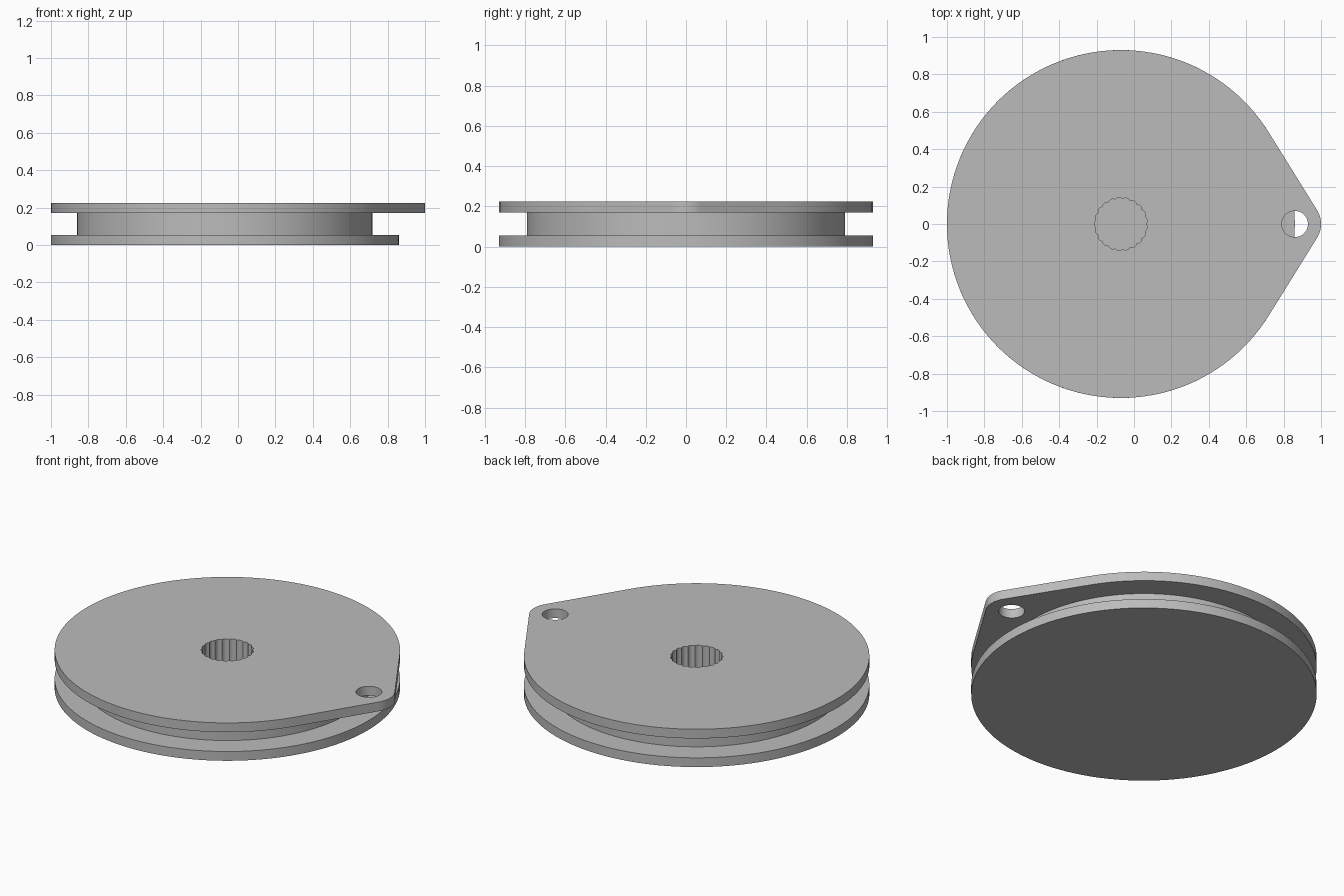
import bpy, bmesh
from math import acos, cos, sin, pi, radians

CX = -0.07                      # wheel axis
R_FLANGE, R_HUB, R_BORE = 0.93, 0.79, 0.142
EYE_X, R_EYE, R_HOLE = 0.86, 0.14, 0.07
Z_LOW, Z_HUB, Z_TOP = 0.055, 0.17, 0.225
TEETH = 21

cube = bpy.data.objects.get("Cube")
if cube:
    bpy.data.objects.remove(cube, do_unlink=True)

grey = bpy.data.materials.new("light grey plastic")
grey.use_nodes = True
colour = (0.5, 0.5, 0.5, 1)
grey.diffuse_color = colour
grey.node_tree.nodes["Principled BSDF"].inputs["Base Color"].default_value = colour


def arc(cx, r, a0, a1, n):
    """Points on an arc, both ends included."""
    angles = [a0 + (a1 - a0) * i / n for i in range(n + 1)]
    return [(cx + r * cos(a), r * sin(a)) for a in angles]


def circle(cx, r, n=128):
    return arc(cx, r, 0, 2 * pi, n)[:-1]


def spline_bore(steps=6):
    """Scalloped outline with one shallow lobe per tooth."""
    points = []
    for i in range(TEETH * steps):
        a = 2 * pi * i / (TEETH * steps)
        r = R_BORE - 0.008 * (1 - abs(sin(a * TEETH / 2)))
        points.append((CX + r * cos(a), r * sin(a)))
    return points


def plate(name, loops, z0, z1):
    """Extrude an outline, with any inner outlines as holes, from z0 to z1."""
    bm = bmesh.new()
    edges = []
    for loop in loops:
        verts = [bm.verts.new((x, y, z0)) for x, y in loop]
        edges += [bm.edges.new((v, verts[i - 1])) for i, v in enumerate(verts)]
    bmesh.ops.triangle_fill(bm, edges=edges, use_beauty=True, normal=(0, 0, 1))
    top = bmesh.ops.extrude_face_region(bm, geom=bm.faces[:], use_keep_orig=True)
    moved = [g for g in top["geom"] if isinstance(g, bmesh.types.BMVert)]
    bmesh.ops.translate(bm, verts=moved, vec=(0, 0, z1 - z0))
    bmesh.ops.recalc_face_normals(bm, faces=bm.faces[:])
    mesh = bpy.data.meshes.new(name)
    bm.to_mesh(mesh)
    bm.free()
    mesh.materials.append(grey)
    obj = bpy.data.objects.new(name, mesh)
    bpy.context.collection.objects.link(obj)
    bpy.ops.object.select_all(action='DESELECT')
    obj.select_set(True)
    bpy.context.view_layer.objects.active = obj
    bpy.ops.object.shade_smooth_by_angle(angle=radians(25))
    return obj


# Upper flange outline: disc joined to the eyelet by tangent lines
tangent = acos((R_FLANGE - R_EYE) / (EYE_X - CX))
teardrop = (arc(CX, R_FLANGE, tangent, 2 * pi - tangent, 110)
            + arc(EYE_X, R_EYE, -tangent, tangent, 16))

plate("lower_flange", [circle(CX, R_FLANGE)], 0, Z_LOW)
plate("hub", [circle(CX, R_HUB), spline_bore()], Z_LOW, Z_HUB)
plate("upper_flange", [teardrop, spline_bore(), circle(EYE_X, R_HOLE, 48)], Z_HUB, Z_TOP)
